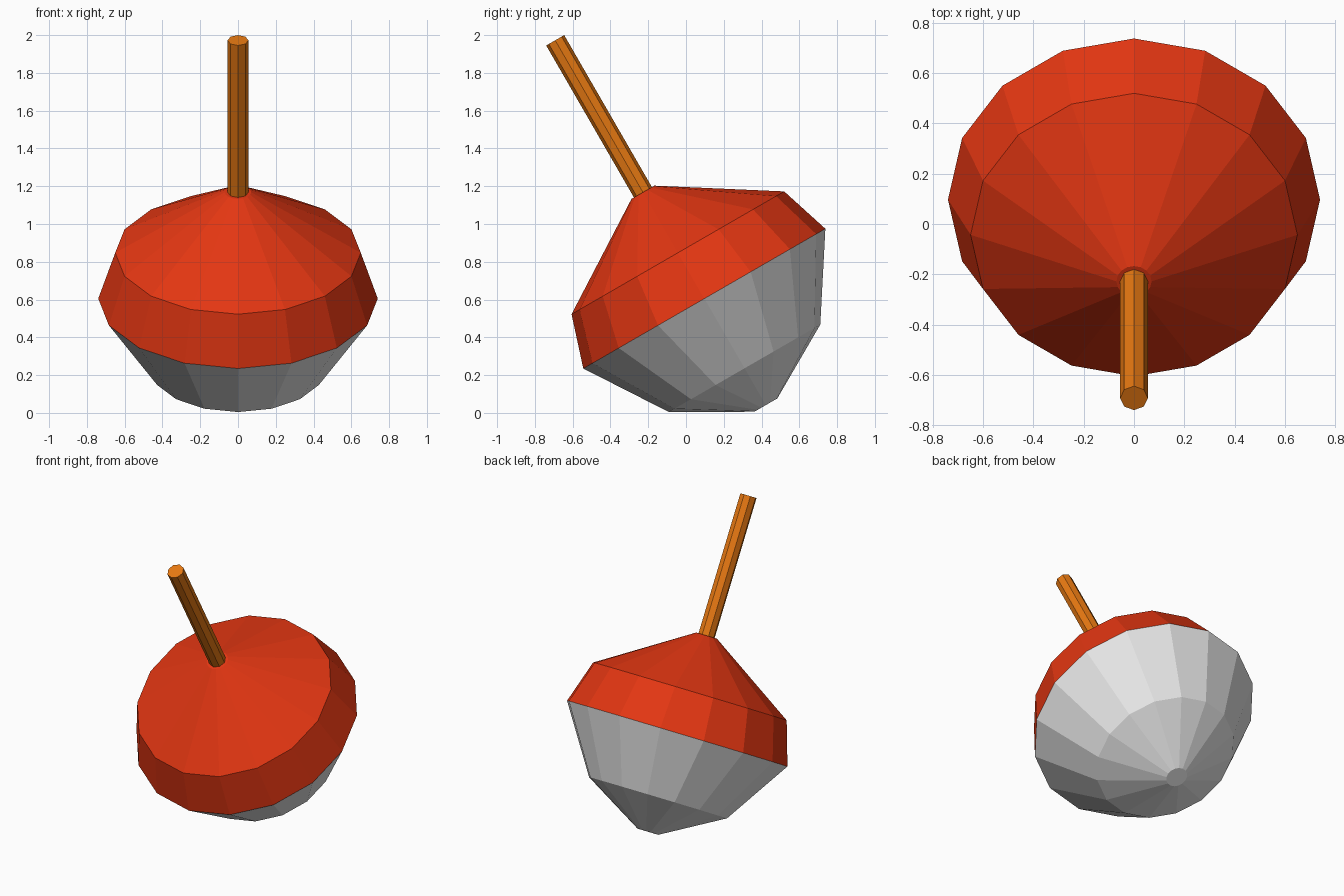
import bpy, bmesh, math
from mathutils import Matrix

if "Cube" in bpy.data.objects:
    bpy.data.objects.remove(bpy.data.objects["Cube"])

# Whole toy leans 30 degrees towards the front about its widest ring
TILT = Matrix.Translation((0, 0.097, 0.605)) @ Matrix.Rotation(math.radians(30), 4, 'X')


def material(name, rgb):
    m = bpy.data.materials.new(name)
    m.diffuse_color = (*rgb, 1)
    m.use_nodes = True
    m.node_tree.nodes["Principled BSDF"].inputs["Base Color"].default_value = m.diffuse_color
    return m


def lathe(name, profile, sides, mat, cap_first=False, cap_last=False):
    """Spin a (radius, height) profile, listed bottom to top, around the tilted axis."""
    bm = bmesh.new()
    rings = []
    for r, h in profile:
        rings.append([bm.verts.new((r * math.cos(2 * math.pi * i / sides),
                                    r * math.sin(2 * math.pi * i / sides), h))
                      for i in range(sides)])
    for low, high in zip(rings, rings[1:]):
        for i in range(sides):
            j = (i + 1) % sides
            bm.faces.new((low[i], low[j], high[j], high[i]))
    if cap_first:
        bm.faces.new(rings[0][::-1])
    if cap_last:
        bm.faces.new(rings[-1])
    mesh = bpy.data.meshes.new(name)
    bm.to_mesh(mesh)
    bm.free()
    mesh.materials.append(mat)
    obj = bpy.data.objects.new(name, mesh)
    obj.matrix_world = TILT
    bpy.context.collection.objects.link(obj)
    return obj


red = material("red paint", (0.77, 0.037, 0.006))
grey = material("grey metal", (0.8, 0.8, 0.8))
wood = material("orange wood", (0.8, 0.19, 0.006))

# Lower bowl with its small flat tip
lathe("lower_body", [(0.07, -0.651), (0.463, -0.426), (0.74, 0)], 16, grey, cap_first=True)
# Upper cone with its bevelled shoulder
lathe("upper_body", [(0.74, 0), (0.65, 0.28), (0.07, 0.65)], 16, red, cap_last=True)
# Spinning handle
lathe("stem", [(0.055, 0.60), (0.055, 1.579)], 8, wood, True, True)
